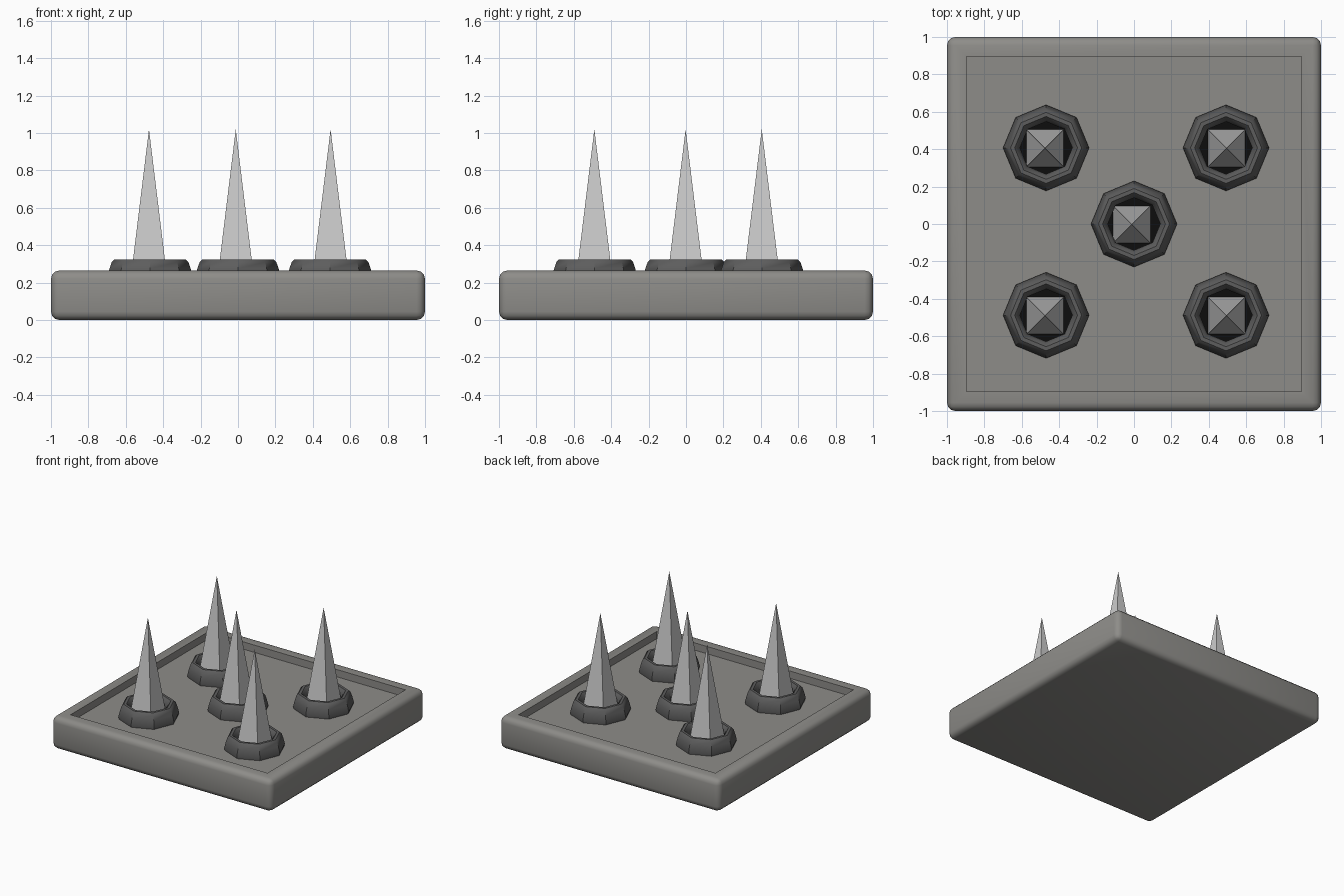
import bpy, bmesh, math

if "Cube" in bpy.data.objects:
    bpy.data.objects.remove(bpy.data.objects["Cube"])

def material(name, r, g, b):
    m = bpy.data.materials.new(name)
    m.diffuse_color = (r, g, b, 1)
    m.use_nodes = True
    m.node_tree.nodes["Principled BSDF"].inputs["Base Color"].default_value = m.diffuse_color
    return m

STONE = material("stone", 0.27, 0.265, 0.25)
DARK = material("dark_metal", 0.11, 0.11, 0.11)
BLACK = material("black", 0.004, 0.004, 0.004)
STEEL = material("steel", 0.75, 0.75, 0.75)

def finish(bm, name, mat, loc=(0, 0, 0), smooth=None):
    me = bpy.data.meshes.new(name)
    bmesh.ops.recalc_face_normals(bm, faces=bm.faces)
    bm.to_mesh(me)
    bm.free()
    me.materials.append(mat)
    ob = bpy.data.objects.new(name, me)
    ob.location = loc
    bpy.context.collection.objects.link(ob)
    if smooth:
        bpy.ops.object.select_all(action='DESELECT')
        bpy.context.view_layer.objects.active = ob
        ob.select_set(True)
        bpy.ops.object.shade_smooth_by_angle(angle=math.radians(smooth))
    return ob

# Base plate: rounded slab with a shallow square recess
HEIGHT, FLOOR, ROUND, RECESS = 0.265, 0.205, 0.045, 0.87
bm = bmesh.new()
bmesh.ops.create_cube(bm, size=1)
for v in bm.verts:
    v.co.x *= 2
    v.co.y *= 2
    v.co.z = (v.co.z + 0.5) * HEIGHT
bmesh.ops.bevel(bm, geom=bm.edges[:], offset=ROUND, segments=3, profile=0.5, affect='EDGES')
top = max(bm.faces, key=lambda f: f.calc_center_median().z)
bmesh.ops.inset_region(bm, faces=[top], thickness=1 - ROUND - RECESS)
top = bmesh.ops.extrude_discrete_faces(bm, faces=[top])['faces'][0]
for v in top.verts:
    v.co.z = FLOOR
finish(bm, "base_plate", STONE, smooth=40)

# Octagonal collar profile (radius, height), outside to inside
COLLAR = [(0.22, 0.19), (0.23, 0.225), (0.217, 0.275), (0.205, 0.31), (0.19, 0.325),
          (0.168, 0.325), (0.15, 0.305), (0.14, 0.265), (0.14, 0.19)]

def collar(loc):
    bm = bmesh.new()
    rings = [[bm.verts.new((r * math.cos(i * math.pi / 4), r * math.sin(i * math.pi / 4), z))
              for i in range(8)] for r, z in COLLAR]
    for a, b in zip(rings, rings[1:] + rings[:1]):
        for i in range(8):
            j = (i + 1) % 8
            bm.faces.new((a[i], a[j], b[j], b[i]))
    finish(bm, "spike_collar", DARK, loc, smooth=35)

# Dark socket floor inside the collar
def socket(loc):
    bm = bmesh.new()
    bmesh.ops.create_circle(bm, cap_ends=True, segments=8, radius=0.142)
    for v in bm.verts:
        v.co.z = FLOOR + 0.005
    finish(bm, "socket_floor", BLACK, loc)

# Four-sided spike
def spike(loc):
    bm = bmesh.new()
    base, tip, half = 0.21, 1.02, 0.099
    q = [bm.verts.new((x * half, y * half, base)) for x, y in ((-1, -1), (1, -1), (1, 1), (-1, 1))]
    apex = bm.verts.new((0, 0, tip))
    bm.faces.new(q[::-1])
    for i in range(4):
        bm.faces.new((q[i], q[(i + 1) % 4], apex))
    finish(bm, "spike", STEEL, loc)

# Five spikes: four corners and the middle
for x, y in ((-0.47, 0.407), (0.492, 0.407), (0, 0), (-0.47, -0.488), (0.492, -0.488)):
    collar((x, y, 0))
    socket((x, y, 0))
    spike((x + (0.003 if x > 0 else -0.006 if x < 0 else -0.012), y - 0.002, 0))
